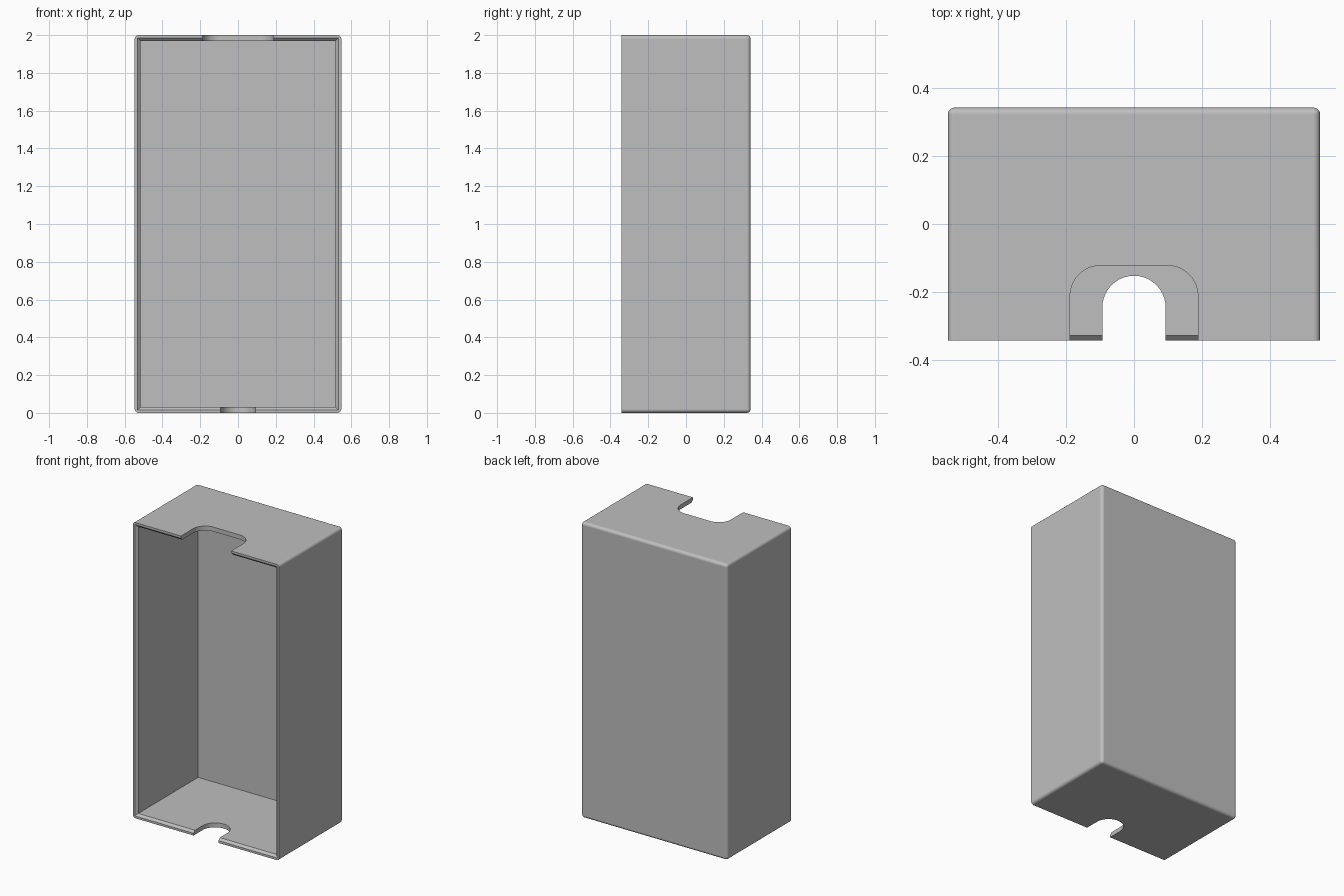
import bpy, bmesh, math

if "Cube" in bpy.data.objects:
    bpy.data.objects.remove(bpy.data.objects["Cube"])

W, D, H = 0.547, 0.342, 2.0      # half width, half depth, height
WALL, LIP, ROUND = 0.03, 0.015, 0.02

grey = bpy.data.materials.new("plain_grey")
grey.use_nodes = True
colour = (0.52, 0.52, 0.52, 1)
grey.diffuse_color = colour
grey.node_tree.nodes["Principled BSDF"].inputs["Base Color"].default_value = colour


def make_object(name, bm):
    bmesh.ops.recalc_face_normals(bm, faces=bm.faces[:])
    mesh = bpy.data.meshes.new(name)
    bm.to_mesh(mesh)
    bm.free()
    mesh.materials.append(grey)
    obj = bpy.data.objects.new(name, mesh)
    bpy.context.collection.objects.link(obj)
    return obj


def loft(name, rings):
    """Closed solid through matching rings of points."""
    bm = bmesh.new()
    loops = [[bm.verts.new(p) for p in ring] for ring in rings]
    n = len(loops[0])
    for a, b in zip(loops, loops[1:]):
        for i in range(n):
            j = (i + 1) % n
            bm.faces.new((a[i], a[j], b[j], b[i]))
    bm.faces.new(loops[0])
    bm.faces.new(loops[-1])
    return make_object(name, bm)


def rectangle(y, inset):
    x, lo, hi = W - inset, inset, H - inset
    return [(-x, y, lo), (x, y, lo), (x, y, hi), (-x, y, hi)]


def notch(name, half, back, radius, z0, z1, steps=10):
    """Cable slot open to the front, with rounded inner corners."""
    outline = [(-half, -D - 0.1), (half, -D - 0.1)]
    for side in (1, -1):
        for i in range(steps + 1):
            t = i / steps if side == 1 else 1 - i / steps
            a = t * math.pi / 2
            p = (side * (half - radius + radius * math.cos(a)),
                 back - radius + radius * math.sin(a))
            if math.dist(p, outline[-1]) > 0.0005:
                outline.append(p)
    return loft(name, [[(x, y, z) for x, y in outline] for z in (z0, z1)])


# Outer shell, rounded everywhere except around the open front
bm = bmesh.new()
bmesh.ops.create_cube(bm, size=1)
for v in bm.verts:
    v.co = (v.co.x * 2 * W, v.co.y * 2 * D, (v.co.z + 0.5) * H)
edges = [e for e in bm.edges if any(v.co.y > 0 for v in e.verts)]
bmesh.ops.bevel(bm, geom=edges, offset=ROUND, segments=5, profile=0.5,
                affect='EDGES', clamp_overlap=True)
case = make_object("case_shell", bm)

# Cavity with a chamfered lip, then the wide top slot and narrow bottom slot
cutters = [
    loft("cavity_cutter", [rectangle(-D - 0.01, LIP - 0.01),
                           rectangle(-D + WALL - LIP, WALL),
                           rectangle(D - WALL, WALL)]),
    notch("top_slot_cutter", 0.188, -0.122, 0.09, H - 0.2, H + 0.1),
    notch("bottom_slot_cutter", 0.093, -0.152, 0.093, -0.1, 0.2),
]
bpy.context.view_layer.objects.active = case
case.select_set(True)
for cutter in cutters:
    cutter.hide_render = True
    mod = case.modifiers.new(cutter.name, 'BOOLEAN')
    mod.operation = 'DIFFERENCE'
    mod.solver = 'EXACT'
    mod.object = cutter
    bpy.ops.object.modifier_apply(modifier=mod.name)
    bpy.data.objects.remove(cutter)

# Smooth roundings, flat walls
bpy.ops.object.shade_smooth_by_angle(angle=math.radians(30))
weighted = case.modifiers.new("flat_walls", 'WEIGHTED_NORMAL')
weighted.keep_sharp = True
